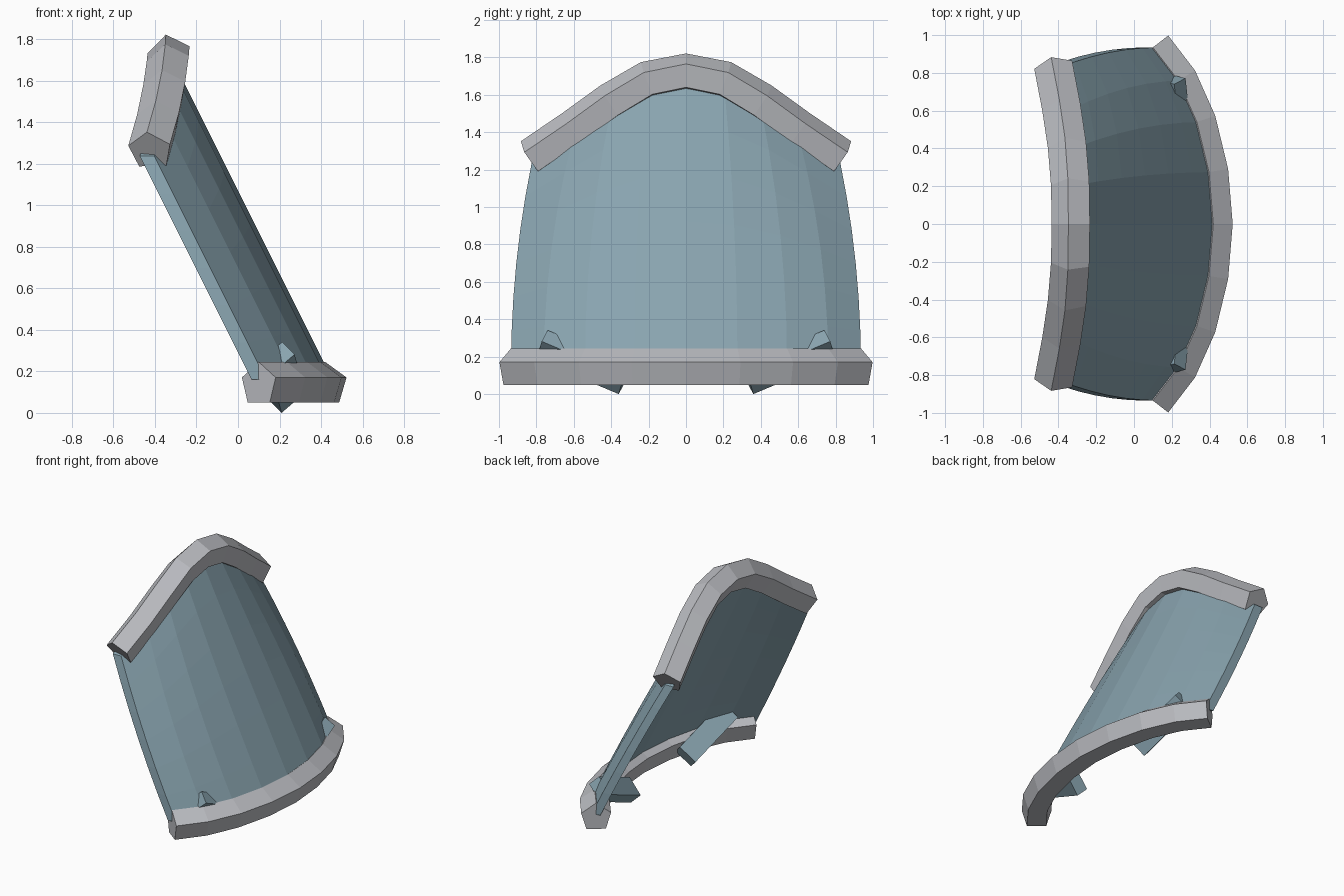
import bpy
import bmesh
from mathutils import Vector

old = bpy.data.objects.get("Cube")
if old:
    bpy.data.objects.remove(old, do_unlink=True)


def material(name, rgb):
    mat = bpy.data.materials.new(name)
    mat.use_nodes = True
    mat.diffuse_color = (*rgb, 1)
    mat.node_tree.nodes["Principled BSDF"].inputs["Base Color"].default_value = (*rgb, 1)
    return mat


grey = material("light grey", (0.50, 0.51, 0.54))
blue = material("steel blue", (0.25, 0.37, 0.43))


def loft(name, rings, mat):
    """Skin a list of equal rings and close both ends."""
    bm = bmesh.new()
    rows = [[bm.verts.new(p) for p in ring] for ring in rings]
    n = len(rows[0])
    for a, b in zip(rows, rows[1:]):
        for i in range(n):
            j = (i + 1) % n
            bm.faces.new((a[i], a[j], b[j], b[i]))
    for end in (rows[0], rows[-1]):
        if n % 2:
            bm.faces.new(end)
        else:
            for i in range(n // 2 - 1):
                bm.faces.new((end[i], end[i + 1], end[-2 - i], end[-1 - i]))
    bmesh.ops.recalc_face_normals(bm, faces=bm.faces)
    mesh = bpy.data.meshes.new(name)
    bm.to_mesh(mesh)
    bm.free()
    mesh.materials.append(mat)
    obj = bpy.data.objects.new(name, mesh)
    bpy.context.collection.objects.link(obj)


def mirrored(half):
    """Extend a path that starts at y = 0 to the -y side."""
    pts = [Vector(p) for p in half]
    return [Vector((p.x, -p.y, p.z)) for p in reversed(pts[1:])] + pts


def rim(name, path, side_hint):
    """Pentagonal bar swept along a path."""
    pentagon = ((0, 1), (0.95, 0.31), (0.62, -0.81), (-0.62, -0.81), (-0.95, 0.31))
    rings = []
    for i, p in enumerate(path):
        t = (path[min(i + 1, len(path) - 1)] - path[max(i - 1, 0)]).normalized()
        side = Vector(side_hint)
        side = (side - t * side.dot(t)).normalized()
        up = side.cross(t)
        rings.append([p + (side * a + up * b) * 0.108 for a, b in pentagon])
    loft(name, rings, grey)


# Rims along the lower and upper edges
lower = mirrored([(0.42, 0, 0.137), (0.397, 0.275, 0.137), (0.333, 0.54, 0.137),
                  (0.235, 0.76, 0.137), (0.10, 0.935, 0.137)])
upper = mirrored([(-0.329, 0, 1.715), (-0.333, 0.204, 1.675), (-0.35, 0.40, 1.56),
                  (-0.38, 0.60, 1.415), (-0.423, 0.825, 1.262)])
rim("lower_rim", lower, (1, 0, 0))
rim("upper_rim", upper, (0.985, 0, 0.17))

# Curved leaning panel between the rims
FOOT, ROWS, HALF = 0.16, 6, 0.035


def panel_point(b, top, t, offset):
    z = FOOT + (top.z - 0.025 - FOOT) * t
    y = b.y + (top.y - b.y) * t * t
    return Vector((b.x + offset - 0.5 * (z - FOOT), y, z))


pairs = list(zip(lower, upper))
panel = []
for r in range(ROWS + 1):
    t = r / ROWS
    outer = [panel_point(b, top, t, HALF) for b, top in pairs]
    inner = [panel_point(b, top, t, -HALF) for b, top in reversed(pairs)]
    panel.append(outer + inner)
loft("curved_panel", panel, blue)

# Diagonal braces at the foot of the panel
for name, sign in (("left_brace", 1), ("right_brace", -1)):
    corner = Vector((0.21, 0.36, 0.0))
    axis = Vector((-0.1, 0.9, 0.38)).normalized()
    wide = Vector((1, 0, 1))
    wide = (wide - axis * wide.dot(axis)).normalized()
    thick = wide.cross(axis)
    if thick.z < 0:
        thick = -thick
    w, h = wide * 0.15, thick * 0.09
    rings = []
    for s in (0, 0.48):
        base = corner + axis * s
        ring = [base, base + w, base + w + h, base + h]
        rings.append([Vector((p.x, p.y * sign, p.z)) for p in ring])
    loft(name, rings, blue)
